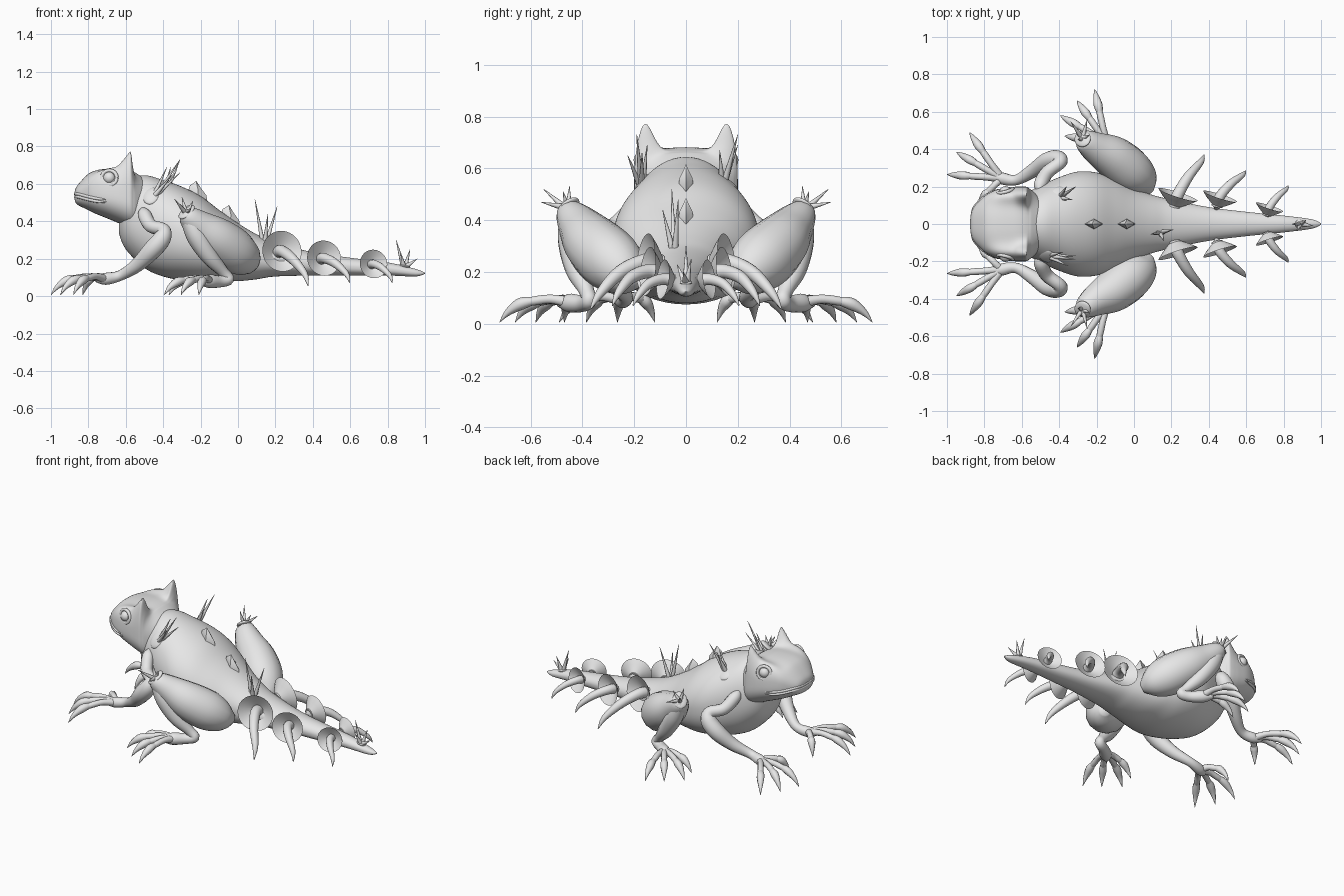
import bpy, bmesh, math
from mathutils import Vector, Matrix

cube = bpy.data.objects.get("Cube")
if cube:
    bpy.data.objects.remove(cube, do_unlink=True)

skin = bpy.data.materials.new("pale grey skin")
skin.use_nodes = True
skin.diffuse_color = (0.8, 0.8, 0.8, 1)
skin.node_tree.nodes["Principled BSDF"].inputs["Base Color"].default_value = skin.diffuse_color


def finish(name, bm, mirrored):
    """Turn a bmesh into a smooth object, optionally mirrored across the spine."""
    bmesh.ops.recalc_face_normals(bm, faces=bm.faces)
    for face in bm.faces:
        face.smooth = True
    mesh = bpy.data.meshes.new(name)
    bm.to_mesh(mesh)
    bm.free()
    mesh.set_sharp_from_angle(angle=math.radians(50))
    mesh.materials.append(skin)
    obj = bpy.data.objects.new(name, mesh)
    bpy.context.collection.objects.link(obj)
    if mirrored:
        mod = obj.modifiers.new("other side", 'MIRROR')
        mod.use_axis = (False, True, False)
        mod.use_mirror_merge = False


def resample(points, steps):
    """Catmull-Rom interpolation of tuples of any length."""
    padded = [points[0]] + list(points) + [points[-1]]
    result = []
    for a, b, c, d in zip(padded, padded[1:], padded[2:], padded[3:]):
        for k in range(steps):
            t = k / steps
            result.append([q + (r - p) * t / 2 + (p - 2.5 * q + 2 * r - s / 2) * t * t
                           + (1.5 * (q - r) + (s - p) / 2) * t ** 3
                           for p, q, r, s in zip(a, b, c, d)])
    return result + [list(points[-1])]


def loft(name, rings, mirrored=False):
    """Skin a list of point rings and cap both ends."""
    bm = bmesh.new()
    loops = [[bm.verts.new(p) for p in ring] for ring in rings]
    n = len(loops[0])
    for low, high in zip(loops, loops[1:]):
        for i in range(n):
            j = (i + 1) % n
            bm.faces.new((low[i], low[j], high[j], high[i]))
    bm.faces.new(loops[0][::-1])
    bm.faces.new(loops[-1])
    finish(name, bm, mirrored)


def circle(center, u, v, radius, n):
    angles = [math.tau * i / n for i in range(n)]
    return [center + (u * math.cos(a) + v * math.sin(a)) * radius for a in angles]


def tube(name, points, mirrored=True, n=14, steps=5):
    """Sweep a round section along (x, y, z, radius) points."""
    path = resample(points, steps)
    centers = [Vector(p[:3]) for p in path]
    rings, side = [], Vector((0.13, 0.31, 0.94))
    for i, center in enumerate(centers):
        tangent = (centers[min(i + 1, len(path) - 1)] - centers[max(i - 1, 0)]).normalized()
        side = (side - tangent * side.dot(tangent)).normalized()
        rings.append(circle(center, side, tangent.cross(side), max(path[i][3], 0.001), n))
    loft(name, rings, mirrored)


def trunk(name, stations, square, n=72):
    """Skin upright sections given as (x, top, bottom, half width, height of side crests)."""
    def power(value, p):
        return math.copysign(abs(value) ** p, value)
    rings = []
    for x, top, bottom, width, *crest in resample(stations, 5):
        ring = []
        for i in range(n):
            a = math.tau * i / n
            y = width * power(math.cos(a), square)
            rise = power(math.sin(a), square if a < math.pi else 0.8)
            z = (top + bottom) / 2 + rise * (top - bottom) / 2
            if crest and rise > 0:
                z += crest[0] * rise ** 0.35 * math.exp(-((abs(y) - 0.168) / 0.05) ** 2)
            ring.append(Vector((x, y, z)))
        rings.append(ring)
    loft(name, rings)


def blob(name, center, size, direction=(0, 0, 1), mirrored=True):
    """Ellipsoid whose local z axis follows a direction."""
    bm = bmesh.new()
    turn = Vector(direction).to_track_quat('Z', 'Y').to_matrix().to_4x4()
    matrix = Matrix.Translation(center) @ turn @ Matrix.Diagonal((*size, 1))
    bmesh.ops.create_uvsphere(bm, u_segments=24, v_segments=14, radius=1, matrix=matrix)
    finish(name, bm, mirrored)


def spike_cluster(name, base, swelling, normal, tips, mirrored=False):
    """A low swelling with thin spikes growing out of it."""
    blob(name + "_base", base, (swelling * 0.8, swelling, swelling * 0.28), normal, mirrored)
    base = Vector(base)
    for tip in tips:
        tip = Vector(tip)
        root = base + (tip - base) * 0.05 + Vector((tip.x - base.x, tip.y - base.y, 0)) * 0.15
        middle = (root + tip) / 2
        tube(name + "_spike", [(*root, 0.013), (*middle, 0.007), (*tip, 0.001)], mirrored, 8, 3)


def clawed_digits(name, palm, tips, arch):
    """Thin arched digits ending in long spindle claws."""
    palm = Vector(palm)
    for tip in tips:
        tip = Vector((*tip, 0.006))
        middle, knuckle, swell, hook = (palm.lerp(tip, t) for t in (0.28, 0.52, 0.7, 0.88))
        middle.z, knuckle.z, swell.z, hook.z = arch, arch * 0.93, arch * 0.82, arch * 0.48
        tube(name + "_digit", [(*palm, 0.024), (*middle, 0.018), (*knuckle, 0.018),
                               (*swell, 0.012)], n=10)
        tube(name + "_claw", [(*knuckle, 0.014), (*swell, 0.024),
                              (*hook, 0.014), (*tip, 0.001)], n=8, steps=4)


# Body and tail
trunk("body", [
    (-.635, .46, .33, .06), (-.6, .61, .25, .145), (-.5, .645, .15, .205), (-.4, .62, .105, .25),
    (-.3, .585, .085, .28), (-.2, .535, .075, .275), (-.1, .46, .08, .24), (0, .39, .08, .19),
    (.1, .33, .09, .155), (.2, .285, .105, .13), (.4, .235, .11, .09), (.6, .205, .11, .065),
    (.8, .18, .11, .045), (.95, .145, .105, .025), (1, .125, .12, .004)], 1)

# Head with a pair of crest horns, thin lips and eyes
trunk("head", [
    (-.873, .56, .515, .03, 0), (-.86, .59, .49, .085, 0), (-.805, .65, .462, .145, .01),
    (-.76, .672, .44, .173, .03), (-.71, .68, .42, .19, .045), (-.65, .682, .395, .198, .06),
    (-.615, .68, .38, .2, .105), (-.59, .675, .37, .2, .15), (-.573, .67, .365, .198, .17),
    (-.56, .665, .36, .19, .08), (-.54, .655, .36, .175, .015), (-.46, .6, .4, .1, 0)], 0.83)
for lip, height in (("upper_lip", 0.545), ("lower_lip", 0.53)):
    tube(lip, [(-.868, 0, height, .009), (-.864, .05, height, .009), (-.851, .092, height, .009),
               (-.803, .142, height - .013, .009), (-.75, .173, height - .024, .008),
               (-.7, .188, height - .028, .002)], n=8)
eye = Vector((-0.688, 0.172, 0.632))
blob("eye", eye, (0.032, 0.032, 0.03), (-0.25, 1, 0.15))
rim = circle(eye + Vector((0, 0.005, 0)), Vector((1, 0.25, 0)), Vector((0, -0.15, 1)), 0.04, 16)
tube("eyelid", [(*p, 0.01) for p in rim + rim[:1]], n=8, steps=2)

# Forelegs and hands
tube("foreleg", [
    (-.505, .18, .465, .015), (-.5, .21, .435, .036), (-.465, .275, .375, .036),
    (-.40, .325, .355, .036), (-.405, .345, .31, .048), (-.46, .335, .245, .05),
    (-.54, .285, .165, .038), (-.63, .235, .11, .028), (-.71, .245, .092, .032),
    (-.76, .265, .09, .015)])
clawed_digits("hand", (-.71, .245, .09),
              [(-.88, .49), (-.95, .385), (-1, .265), (-.83, .12)], 0.105)

# Hind legs and feet
tube("thigh", [
    (-.29, .455, .45, .02), (-.27, .45, .43, .055), (-.2, .405, .37, .088), (-.11, .355, .305, .115),
    (-.02, .285, .24, .12), (.045, .225, .195, .09), (.08, .17, .17, .03)])
tube("shin", [
    (-.27, .45, .42, .04), (-.22, .44, .32, .055), (-.15, .42, .21, .046), (-.08, .385, .13, .03),
    (-.05, .375, .09, .03), (-.1, .4, .078, .032), (-.16, .45, .08, .036),
    (-.2, .49, .08, .015)])
clawed_digits("foot", (-.15, .44, .08),
              [(-.21, .72), (-.305, .66), (-.395, .58), (-.37, .47)], 0.095)
blob("thigh_patch", (-.005, .365, .325), (0.03, 0.055, 0.022), (0.55, 0.6, 0.6))

# Flared cups along the tail, each holding a curved horn
for x, y, z, radius, tip in ((.235, .157, .24, .11, (.375, .37, .055)),
                             (.46, .148, .203, .095, (.598, .285, .07)),
                             (.725, .09, .172, .077, (.825, .205, .07))):
    rim_center = Vector((x, y, z))
    axis = Vector((0.3, 0.94, 0.12)).normalized()
    u = axis.cross(Vector((0, 0, 1))).normalized()
    v = axis.cross(u)
    profile = ((-.8, .06), (-.55, .3), (-.25, .72), (0, 1), (-.2, .72), (-.45, .3), (-.6, .04))
    loft("tail_cup", [circle(rim_center + axis * radius * d, u, v, radius * r, 28)
                      for d, r in profile], True)
    root = rim_center - axis * radius * 0.6
    tip = Vector(tip)
    bend = rim_center.lerp(tip, 0.4) + Vector((0, 0.01, 0.03)) * radius * 10
    late = rim_center.lerp(tip, 0.8) + Vector((0.008, 0.003, 0.025)) * radius * 10
    tube("tail_horn", [(*root, radius * .32), (*rim_center, radius * .29), (*bend, radius * .25),
                       (*late, radius * .16), (*tip, .002)])

# Diamond scutes on the spine, each drawn up to a point
for x, z, slope in ((-.215, .54, -.6), (-.04, .41, -.7)):
    along = Vector((1, 0, slope)) * 0.052
    across = Vector((0, 0.029, 0))
    loft("back_scute", [circle(Vector((x + shift, 0, z + lift)), along, across, size, 4)
                        for shift, lift, size in ((0, -.01, 1), (.002, .025, .85),
                                                  (-.004, .05, .4), (-.008, .075, .03))])

# Spike clusters
spike_cluster("near_shoulder", (-.465, -.17, .535), .055, (-0.2, -0.8, 0.6),
              [(-.31, -.19, .73), (-.35, -.225, .65), (-.38, -.15, .69), (-.31, -.17, .66)])
spike_cluster("far_shoulder", (-.4, .14, .55), .07, (0.1, 0.5, 0.85),
              [(-.31, .2, .73), (-.36, .2, .69), (-.33, .13, .67)])
spike_cluster("knee", (-.275, .455, .45), .055, (-0.5, 0.45, 0.75),
              [(-.34, .55, .52), (-.3, .45, .53), (-.25, .56, .47), (-.24, .475, .51)], True)
spike_cluster("tail_root", (.14, -.045, .285), .05, (0.4, -0.3, 0.9),
              [(.09, -.055, .52), (.21, -.03, .48), (.16, -.09, .44)])
spike_cluster("tail_end", (.89, 0, .16), .03, (0.2, 0, 1),
              [(.845, 0, .3), (.92, .02, .25), (.87, -.035, .23), (.96, -.01, .2)])
